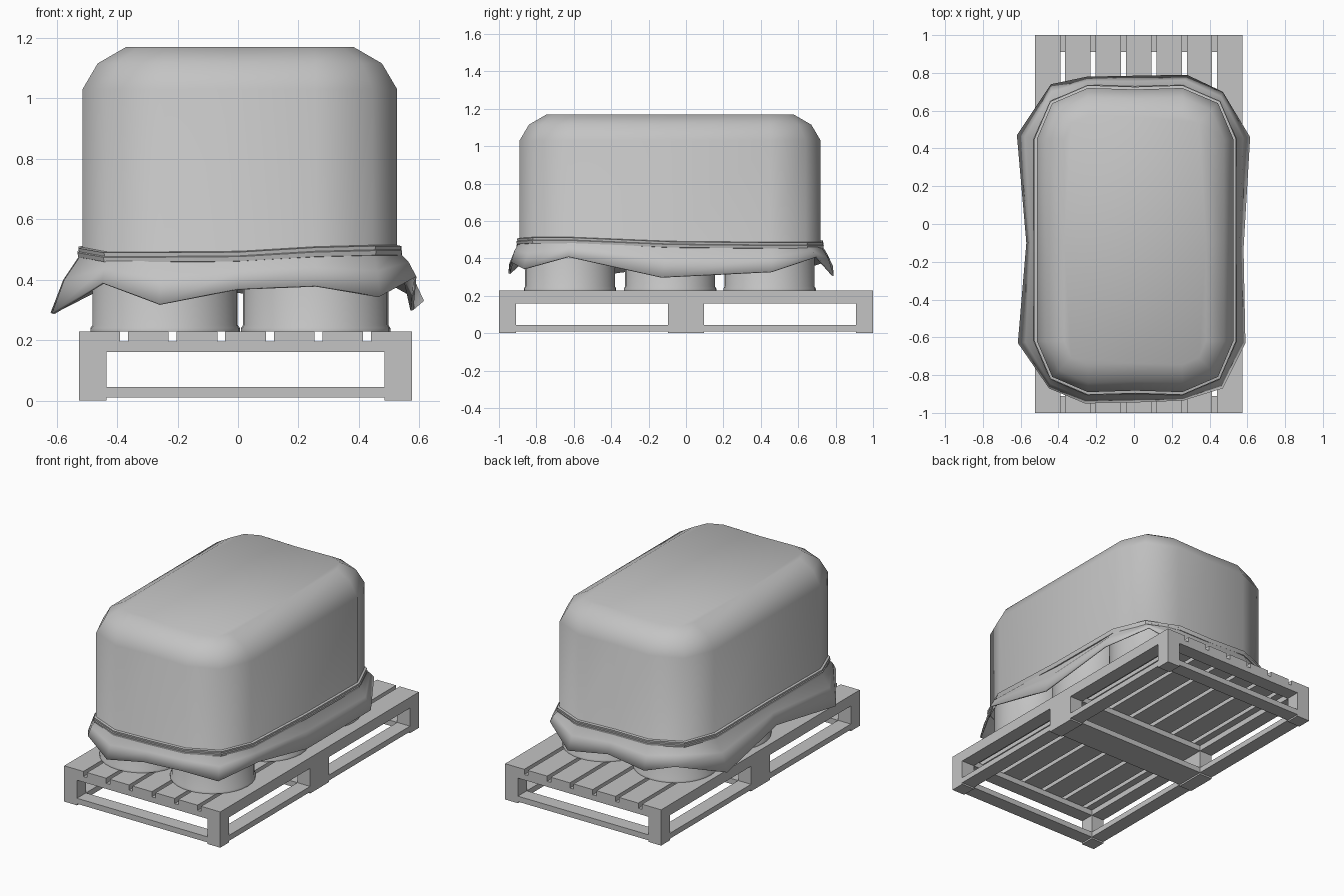
import bpy, bmesh, math
from mathutils import Vector

cube = bpy.data.objects.get("Cube")
if cube:
    bpy.data.objects.remove(cube, do_unlink=True)

GREY = bpy.data.materials.new("plain grey")
GREY.use_nodes = True
GREY.diffuse_color = (0.55, 0.55, 0.55, 1)
GREY.node_tree.nodes["Principled BSDF"].inputs["Base Color"].default_value = (0.55, 0.55, 0.55, 1)


def finish(name, bm, smooth=None):
    mesh = bpy.data.meshes.new(name)
    bm.to_mesh(mesh)
    bm.free()
    mesh.materials.append(GREY)
    obj = bpy.data.objects.new(name, mesh)
    bpy.context.collection.objects.link(obj)
    if smooth:
        bpy.ops.object.select_all(action='DESELECT')
        obj.select_set(True)
        bpy.context.view_layer.objects.active = obj
        bpy.ops.object.shade_smooth_by_angle(angle=math.radians(smooth))
    return obj


def box(name, x, y, z):
    bm = bmesh.new()
    bmesh.ops.create_cube(bm, size=1)
    for v in bm.verts:
        v.co = [lo + (c + 0.5) * (hi - lo) for c, (lo, hi) in zip(v.co, (x, y, z))]
    return finish(name, bm)


def loft(rings, closed=False, bottom=False, top=False):
    """Skin a list of equal rings, ordered from bottom to top."""
    bm = bmesh.new()
    rows = [[bm.verts.new(p) for p in ring] for ring in rings]
    n = len(rows[0])
    pairs = list(zip(rows, rows[1:])) + ([(rows[-1], rows[0])] if closed else [])
    for a, b in pairs:
        for i in range(n):
            j = (i + 1) % n
            bm.faces.new((a[i], a[j], b[j], b[i]))
    if bottom:
        bm.faces.new(rows[0][::-1])
    if top:
        bm.faces.new(rows[-1])
    return bm


# Pallet: posts, rails between them, and lengthwise slats
X0, X1, POST = -0.525, 0.575, 0.09
columns = {"right": (X0, X0 + POST), "left": (X1 - POST, X1)}
rows = {"front": (-1, -0.91), "middle": (-0.095, 0.095), "back": (0.91, 1)}
levels = {"lower": (0.01, 0.045), "upper": (0.16, 0.195)}
for side, xs in columns.items():
    for place, ys in rows.items():
        box(f"pallet_post_{place}_{side}", xs, ys, (0, 0.195))
    for level, zs in levels.items():
        box(f"pallet_{level}_rail_front_{side}", xs, (-0.91, -0.095), zs)
        box(f"pallet_{level}_rail_back_{side}", xs, (0.095, 0.91), zs)
for place, ys in rows.items():
    for level, zs in levels.items():
        box(f"pallet_{level}_crossbar_{place}", (X0 + POST, X1 - POST), ys, zs)

SLATS, GAP = 7, 0.026
width = (X1 - X0 - GAP * (SLATS - 1)) / SLATS
for i in range(SLATS):
    x = X0 + i * (width + GAP)
    box(f"pallet_slat_{i + 1}", (x, x + width), (-1, 1), (0.195, 0.228))


# Drums standing in two columns under the cover
def drum(name, cx, cy):
    profile = [(0.247, 0.228), (0.247, 0.24), (0.24, 0.25), (0.24, 0.97), (0.247, 0.98), (0.247, 1.0)]
    n = 32
    rings = [[(cx + r * math.cos(math.tau * k / n), cy + r * math.sin(math.tau * k / n), z)
              for k in range(n)] for r, z in profile]
    finish(name, loft(rings, bottom=True, top=True), 35)


for side, cx in (("right", -0.241), ("left", 0.257)):
    for place, cy in (("front", -0.62), ("middle", -0.085), ("back", 0.447)):
        drum(f"drum_{place}_{side}", cx, cy)


# Fabric cover: rounded box rings of sixteen points, starting at the front middle
def cover_ring(inset, heights, sag=0.008):
    hx, hy, r = 0.52 - inset, 0.805 - inset, 0.27 - inset
    k = 0.3 * r
    corner = [(hx - r, hy), (hx - k, hy - k), (hx, hy - r)]
    pts = [(0, sag - hy)] + [(x, -y) for x, y in corner] + [(hx, 0)]
    pts += corner[::-1] + [(0, hy - sag)]
    pts += [(-x, y) for x, y in corner] + [(-hx, 0)]
    pts += [(-x, -y) for x, y in corner[::-1]]
    return [Vector((x + 0.006, y - 0.085, z)) for (x, y), z in zip(pts, heights)]


def level(z):
    return [z] * 16


tie = [0.477, 0.492, 0.497, 0.497, 0.475, 0.47, 0.47, 0.47,
       0.475, 0.48, 0.485, 0.49, 0.495, 0.49, 0.475, 0.475]
hem = [Vector(p) for p in (
    (0, -0.945, 0.37), (0.26, -0.935, 0.38), (0.47, -0.87, 0.345), (0.59, -0.63, 0.41),
    (0.58, -0.13, 0.30), (0.615, 0.46, 0.33), (0.47, 0.70, 0.41), (0.28, 0.79, 0.31),
    (0, 0.785, 0.36), (-0.25, 0.78, 0.32), (-0.44, 0.74, 0.38), (-0.62, 0.47, 0.29),
    (-0.57, -0.10, 0.36), (-0.615, -0.63, 0.29), (-0.45, -0.87, 0.39), (-0.26, -0.95, 0.32))]
waist = cover_ring(0, tie)
flare = [Vector((*w.lerp(h, 0.6).xy, w.lerp(h, 0.45).z)) for w, h in zip(waist, hem)]
rings = [hem, flare, waist, cover_ring(0, level(1.03)),
         cover_ring(0.05, level(1.115)), cover_ring(0.145, level(1.17))]
cover = finish("fabric_cover", loft(rings, top=True), 75)
thick = cover.modifiers.new("cloth thickness", 'SOLIDIFY')
thick.thickness = 0.01

# Tie band pulled around the cover, with a ridge along its middle
section = [(-0.004, -0.02), (0.014, -0.016), (0.017, -0.001), (0.012, 0.002),
           (0.014, 0.014), (-0.004, 0.018)]
band = [cover_ring(-out, [z + up for z in tie]) for out, up in section]
finish("tie_band", loft(band, closed=True), 30)
